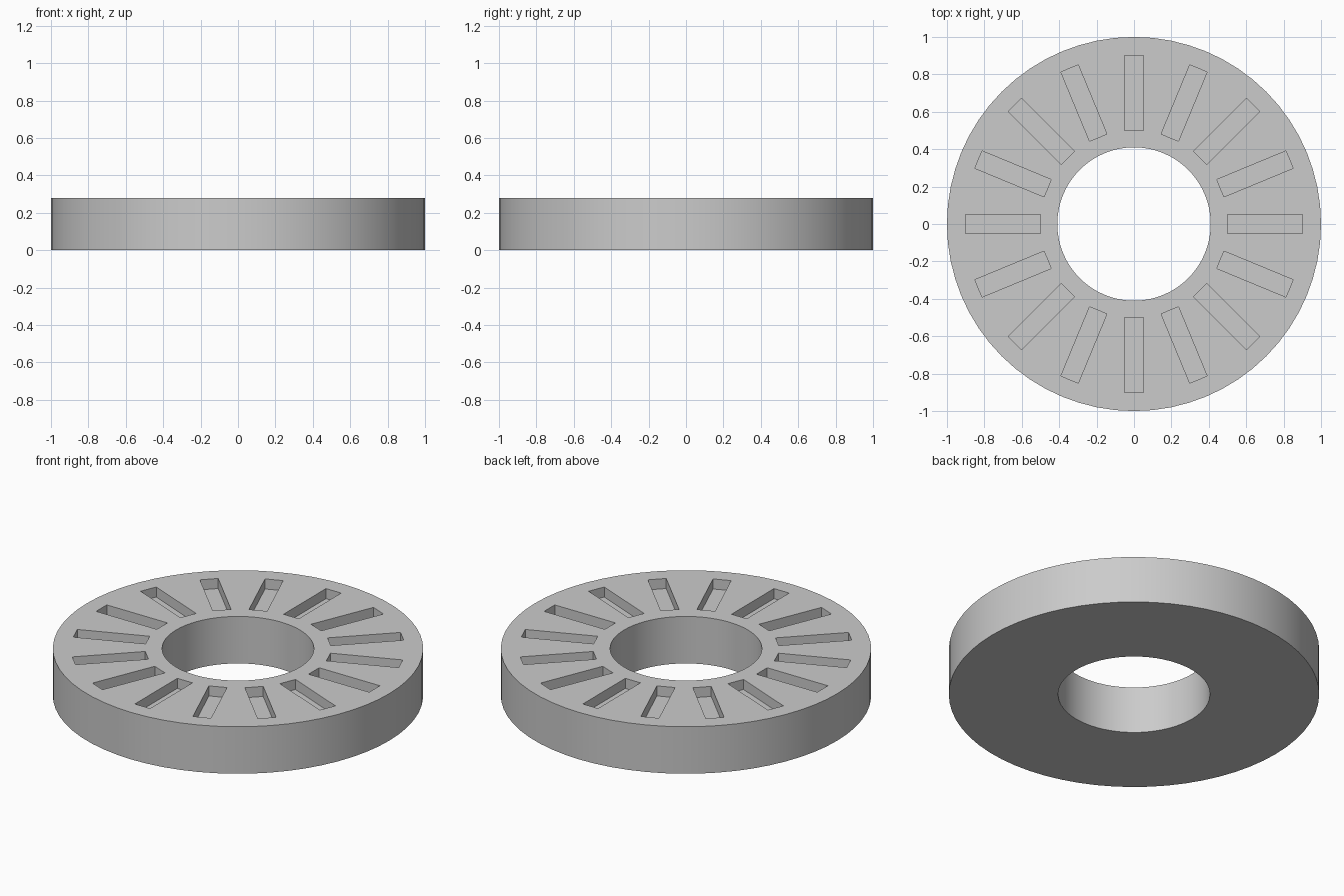
import bpy, bmesh, math
from mathutils import Matrix

cube = bpy.data.objects.get("Cube")
if cube:
    bpy.data.objects.remove(cube, do_unlink=True)

OUTER, INNER, HEIGHT = 1.0, 0.41, 0.28
SLOTS, SLOT_START, SLOT_END, SLOT_WIDTH, SLOT_DEPTH = 16, 0.5, 0.9, 0.1, 0.06
SEGMENTS = 64

grey = bpy.data.materials.new("plain grey")
grey.use_nodes = True
colour = (0.6, 0.6, 0.6, 1)
grey.diffuse_color = colour
grey.node_tree.nodes["Principled BSDF"].inputs["Base Color"].default_value = colour


def make_object(name, bm):
    bmesh.ops.recalc_face_normals(bm, faces=bm.faces)
    mesh = bpy.data.meshes.new(name)
    bm.to_mesh(mesh)
    bm.free()
    mesh.materials.append(grey)
    obj = bpy.data.objects.new(name, mesh)
    bpy.context.collection.objects.link(obj)
    return obj


# Ring: a rectangular section swept round the z axis
bm = bmesh.new()
section = [(INNER, 0), (OUTER, 0), (OUTER, HEIGHT), (INNER, HEIGHT)]
loops = []
for i in range(SEGMENTS):
    a = math.tau * i / SEGMENTS
    loops.append([bm.verts.new((r * math.cos(a), r * math.sin(a), z)) for r, z in section])
for i, here in enumerate(loops):
    there = loops[(i + 1) % SEGMENTS]
    for j in range(4):
        k = (j + 1) % 4
        bm.faces.new((here[j], there[j], there[k], here[k]))
ring = make_object("slotted_ring", bm)

# Radial slots: shallow boxes sunk into the top face
bm = bmesh.new()
for i in range(SLOTS):
    place = (Matrix.Rotation(math.tau * i / SLOTS, 4, "Z")
             @ Matrix.Translation(((SLOT_START + SLOT_END) / 2, 0, HEIGHT))
             @ Matrix.Diagonal((SLOT_END - SLOT_START, SLOT_WIDTH, 2 * SLOT_DEPTH, 1)))
    bmesh.ops.create_cube(bm, size=1, matrix=place)
cutter = make_object("slot_cutter", bm)
cutter.hide_render = True

# Cut the slots, then drop the helper
cut = ring.modifiers.new("slots", "BOOLEAN")
cut.operation = "DIFFERENCE"
cut.solver = "EXACT"
cut.object = cutter
bpy.ops.object.select_all(action="DESELECT")
bpy.context.view_layer.objects.active = ring
ring.select_set(True)
bpy.ops.object.modifier_apply(modifier=cut.name)
bpy.data.objects.remove(cutter, do_unlink=True)

# Smooth round walls with sharp rims
bpy.ops.object.shade_smooth_by_angle(angle=math.radians(30))
